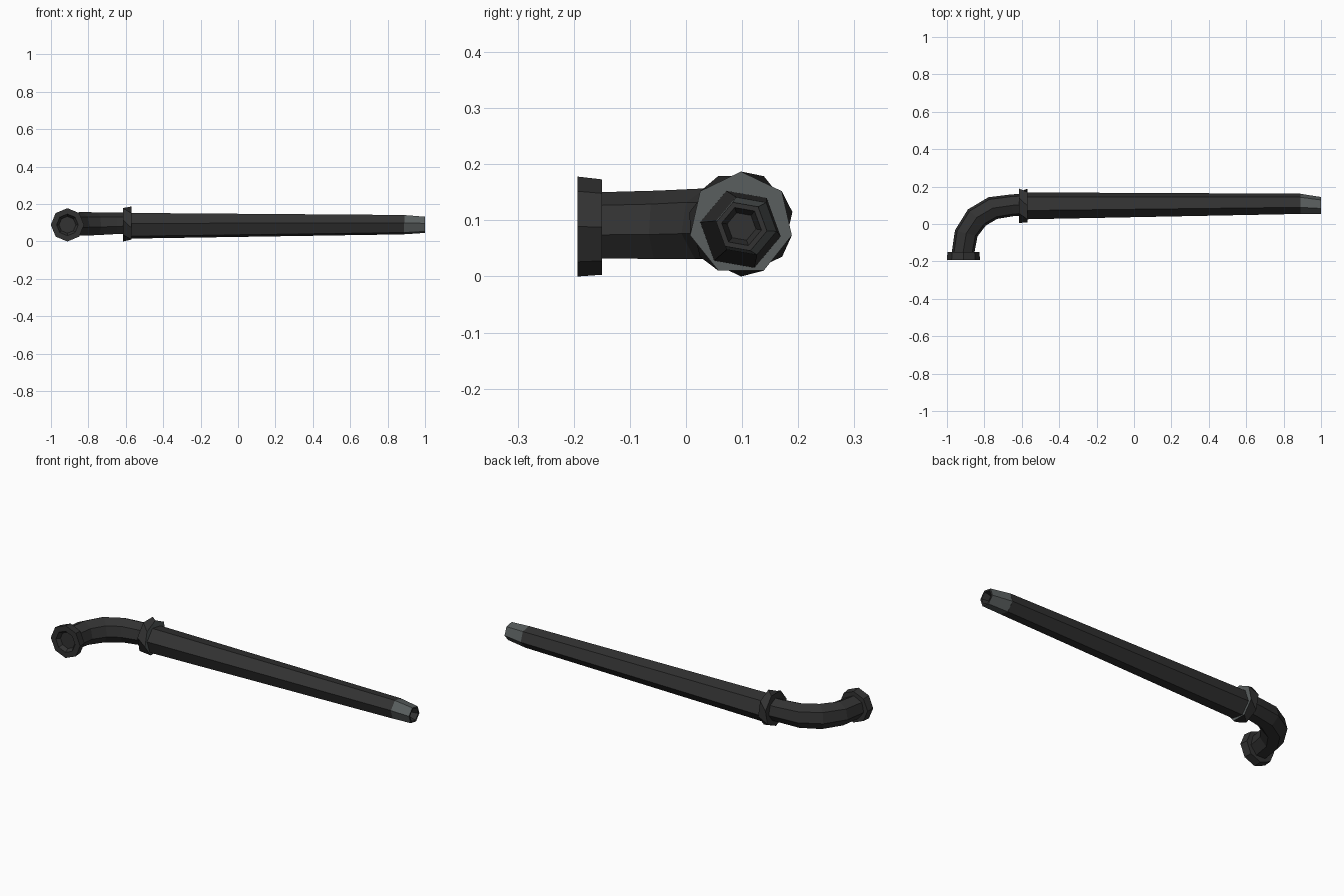
import bpy, bmesh, math
from mathutils import Vector

if "Cube" in bpy.data.objects:
    bpy.data.objects.remove(bpy.data.objects["Cube"])


def material(name, rgb):
    m = bpy.data.materials.new(name)
    m.diffuse_color = (*rgb, 1)
    m.use_nodes = True
    m.node_tree.nodes["Principled BSDF"].inputs["Base Color"].default_value = m.diffuse_color
    return m


dark = material("charcoal", (0.032, 0.032, 0.032))
grey = material("worn steel grey", (0.10, 0.112, 0.112))


def loft(name, n, rings, mat_rule=None):
    """Skin n-sided rings given as (x, y, z, radius, heading, twist), capped at both ends."""
    bm = bmesh.new()
    loops = []
    for x, y, z, r, head, twist in rings:
        a = math.radians(head)
        side = Vector((-math.sin(a), math.cos(a), 0))
        loop = []
        for i in range(n):
            t = math.radians(twist) + math.tau * i / n
            p = Vector((x, y, z)) + r * (math.cos(t) * side + math.sin(t) * Vector((0, 0, 1)))
            loop.append(bm.verts.new(p))
        loops.append(loop)
    for A, B in zip(loops, loops[1:]):
        for i in range(n):
            j = (i + 1) % n
            bm.faces.new((A[i], A[j], B[j], B[i]))
    bm.faces.new(loops[0][::-1])
    bm.faces.new(loops[-1])
    bmesh.ops.recalc_face_normals(bm, faces=bm.faces[:])
    bm.normal_update()
    if mat_rule:
        for f in bm.faces:
            f.material_index = 1 if mat_rule(f) else 0
    me = bpy.data.meshes.new(name)
    bm.to_mesh(me)
    bm.free()
    me.materials.append(dark)
    me.materials.append(grey)
    ob = bpy.data.objects.new(name, me)
    bpy.context.collection.objects.link(ob)
    return ob


# tapered six-sided shaft
loft("shaft", 6, [
    (-0.58, 0.097, 0.084, 0.073, 0, 50),
    (0.89, 0.108, 0.090, 0.055, 0, 50),
])

# pale tip with a shallow dark socket in its end
loft("tip", 6, [
    (0.885, 0.108, 0.090, 0.055, 0, 50),
    (1.0, 0.099, 0.089, 0.046, 0, 50),
    (1.0, 0.099, 0.089, 0.036, 0, 50),
    (0.965, 0.099, 0.089, 0.026, 0, 50),
], lambda f: f.calc_center_median().x < 0.99 and f.calc_center_median().x > 0.9
    and (f.calc_center_median() - Vector((0.94, 0.103, 0.0895))).yz.length > 0.036)

# collar between shaft and elbow, pale on the shaft side
loft("collar", 7, [
    (-0.615, 0.098, 0.094, 0.094, 0, -90),
    (-0.57, 0.098, 0.094, 0.093, 0, 90 - 360 / 7 * 3),
], lambda f: f.normal.x > 0.8)

# curved elbow
loft("elbow", 7, [
    (-0.915, -0.16, 0.088, 0.062, 90, 90),
    (-0.897, -0.05, 0.089, 0.064, 75, 90),
    (-0.840, 0.035, 0.091, 0.066, 48, 90),
    (-0.755, 0.085, 0.092, 0.064, 22, 90),
    (-0.650, 0.100, 0.094, 0.060, 4, 90),
    (-0.600, 0.103, 0.094, 0.060, 0, 90),
])

# end flange with a shallow recess in its face
loft("end_flange", 8, [
    (-0.912, -0.172, 0.089, 0.045, 90, 90),
    (-0.912, -0.193, 0.089, 0.058, 90, 90),
    (-0.912, -0.193, 0.089, 0.089, 90, 90),
    (-0.912, -0.150, 0.088, 0.085, 90, 90),
])
